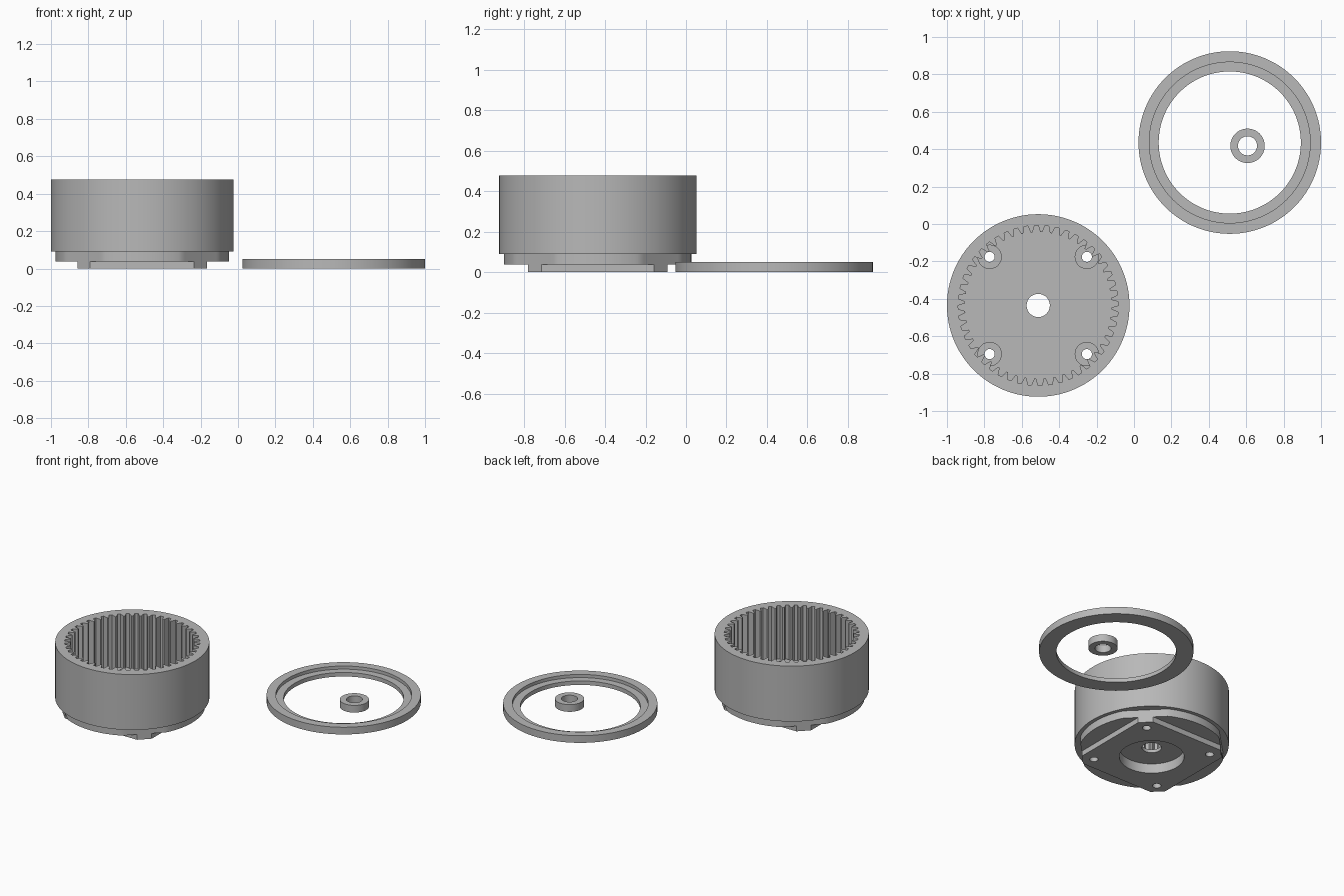
import bpy, bmesh, math

cube = bpy.data.objects.get("Cube")
if cube:
    bpy.data.objects.remove(cube, do_unlink=True)

grey = bpy.data.materials.new("plain_grey")
grey.use_nodes = True
colour = (0.48, 0.48, 0.48, 1)
grey.diffuse_color = colour
grey.node_tree.nodes["Principled BSDF"].inputs["Base Color"].default_value = colour


def polar(r, t):
    return (r * math.cos(t), r * math.sin(t))


def circle(r, centre=(0, 0), n=96):
    pts = [polar(r, 2 * math.pi * i / n) for i in range(n)]
    return [(x + centre[0], y + centre[1]) for x, y in pts]


def slab(name, loops, z0, z1, at):
    """Extrude an outline (first loop) with holes (other loops) from z0 to z1."""
    curve = bpy.data.curves.new(name + "_profile", "CURVE")
    curve.dimensions = "2D"
    curve.fill_mode = "BOTH"
    curve.extrude = (z1 - z0) / 2
    for pts in loops:
        spline = curve.splines.new("POLY")
        spline.points.add(len(pts) - 1)
        for p, (x, y) in zip(spline.points, pts):
            p.co = (x, y, 0, 1)
        spline.use_cyclic_u = True
    helper = bpy.data.objects.new(name + "_profile", curve)
    bpy.context.collection.objects.link(helper)
    deps = bpy.context.evaluated_depsgraph_get()
    mesh = bpy.data.meshes.new_from_object(helper.evaluated_get(deps))
    bpy.data.objects.remove(helper, do_unlink=True)

    bm = bmesh.new()
    bm.from_mesh(mesh)
    bmesh.ops.remove_doubles(bm, verts=bm.verts, dist=1e-5)
    bmesh.ops.recalc_face_normals(bm, faces=bm.faces)
    bm.to_mesh(mesh)
    bm.free()
    mesh.materials.clear()
    mesh.materials.append(grey)

    obj = bpy.data.objects.new(name, mesh)
    obj.location = (at[0], at[1], (z0 + z1) / 2)
    bpy.context.collection.objects.link(obj)
    bpy.ops.object.select_all(action="DESELECT")
    obj.select_set(True)
    bpy.context.view_layer.objects.active = obj
    bpy.ops.object.shade_smooth_by_angle(angle=math.radians(30))
    return obj


# Internal gear outline: trapezoid teeth pointing inward
TEETH, ROOT, TIP = 48, 0.428, 0.392
gear = []
for i in range(TEETH):
    for step, r in ((0, ROOT), (0.36, ROOT), (0.58, TIP), (0.78, TIP)):
        gear.append(polar(r, 2 * math.pi * (i + step) / TEETH))

# Square mounting plate with cut corners
half, cut = 0.345, 0.278
plate = []
for k in range(4):
    c, s = polar(1, k * math.pi / 2)
    for x, y in ((half, cut), (cut, half)):
        plate.append((x * c - y * s, x * s + y * c))

# Spigot disc with four flats flush with the plate corners
flat = (half + cut) / math.sqrt(2)
disc = []
for i in range(144):
    t = 2 * math.pi * i / 144
    off = (t % (math.pi / 2)) - math.pi / 4
    disc.append(polar(min(0.463, flat / math.cos(off)), t))

# Gear housing, stacked from the bottom up
house = (-0.512, -0.4355)
spots = [(x, y) for x in (-0.26, 0.26) for y in (-0.26, 0.26)]
screws = [circle(0.027, p, 32) for p in spots]
recess, bore = circle(0.205), circle(0.062, n=48)
slab("mounting_plate", [plate, recess] + screws, 0, 0.037, house)
slab("spigot_disc", [disc, recess] + screws, 0.037, 0.067, house)
slab("housing_floor", [disc, bore] + screws, 0.067, 0.09, house)
slab("ring_gear_case", [circle(0.488, n=128), gear], 0.09, 0.477, house)
for i, (x, y) in enumerate(spots):
    slab(f"screw_boss_{i + 1}", [circle(0.065, n=48), circle(0.027, n=32)],
         0.09, 0.104, (house[0] + x, house[1] + y))

# Stepped cover ring
cover = (0.512, 0.4355)
rim = circle(0.488, n=128)
slab("cover_ring_ledge", [rim, circle(0.38, n=128)], 0, 0.028, cover)
slab("cover_ring_rim", [rim, circle(0.43, n=128)], 0.028, 0.05, cover)

# Small spacer lying inside the ring
slab("spacer", [circle(0.092, n=64), circle(0.051, n=64)], 0, 0.05, (0.607, 0.418))
